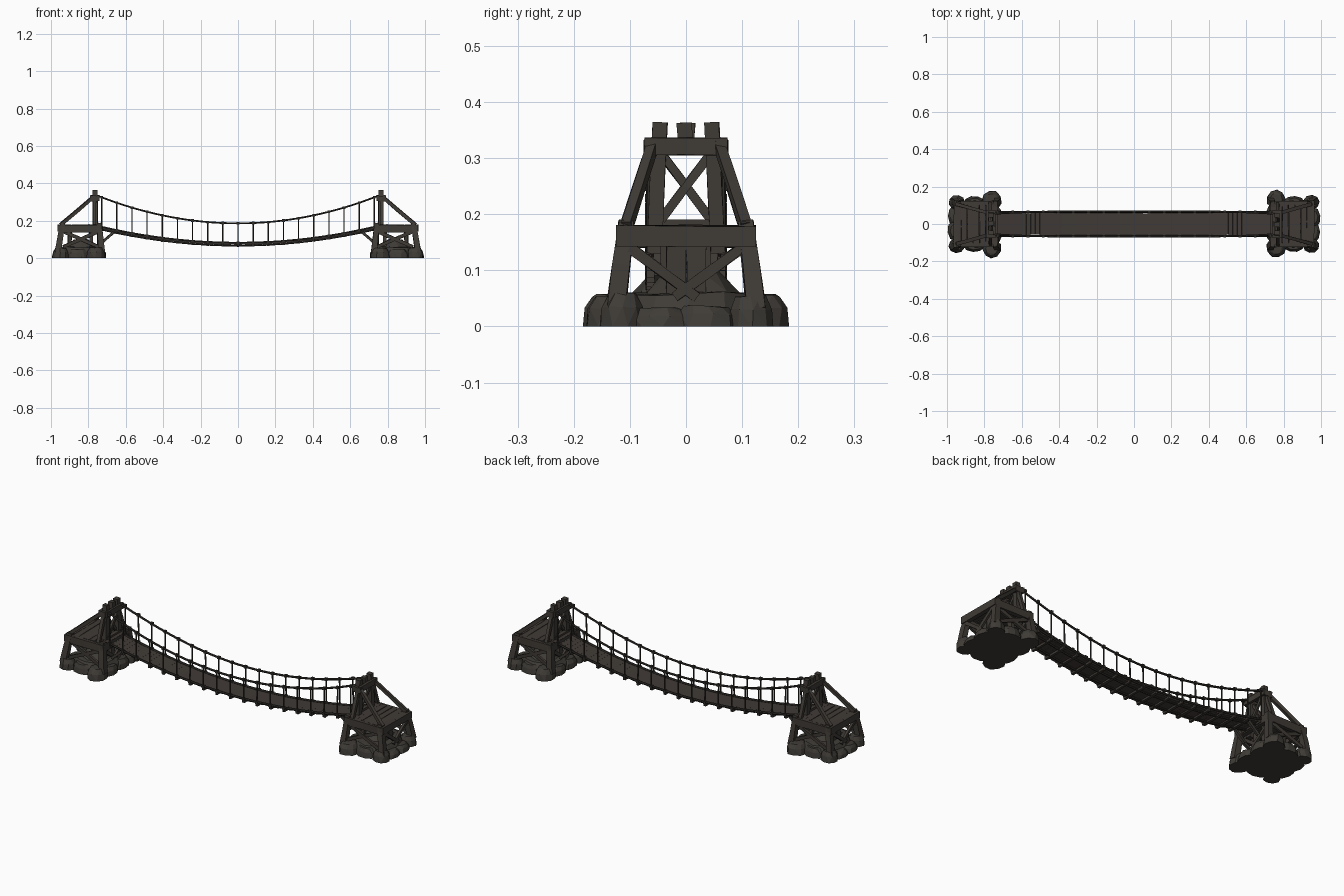
import bpy, bmesh, math, random
from mathutils import Vector, Matrix

if "Cube" in bpy.data.objects:
    bpy.data.objects.remove(bpy.data.objects["Cube"])

random.seed(4)

def mat(name, c):
    m = bpy.data.materials.new(name)
    m.diffuse_color = (*c, 1)
    m.use_nodes = True
    m.node_tree.nodes["Principled BSDF"].inputs["Base Color"].default_value = m.diffuse_color
    return m

WOOD = mat("dark wood", (0.050, 0.043, 0.036))
PLANK = mat("plank brown", (0.052, 0.043, 0.037))
STONE = mat("dark stone", (0.050, 0.045, 0.038))
ROPE = mat("dark rope", (0.030, 0.027, 0.023))

def finish(bm, name, m, both=False):
    """Make an object; with both=True add the copy turned 180 degrees at the other bank."""
    bmesh.ops.recalc_face_normals(bm, faces=bm.faces)
    me = bpy.data.meshes.new(name)
    bm.to_mesh(me)
    bm.free()
    me.materials.append(m)
    for i in range(2 if both else 1):
        ob = bpy.data.objects.new(name + ("_left" if i else "_right" if both else ""), me)
        ob.rotation_euler.z = math.pi * i
        bpy.context.collection.objects.link(ob)

def beam(bm, p, q, w, h, taper=1.0, jit=0.0015):
    """Hewn timber from p to q, w wide and h deep, slightly irregular."""
    p, q = Vector(p), Vector(q)
    d = (q - p).normalized()
    side = d.cross(Vector((0, 0, 1)))
    if side.length < 0.2:
        side = Vector((0, 1, 0))
    side = (side - d * side.dot(d)).normalized()
    up = side.cross(d)
    rings = []
    for t in (0, 0.5, 1):
        k = 1 + (taper - 1) * t
        c = p.lerp(q, t)
        rings.append([bm.verts.new(c + side * (a * w * k / 2 + random.uniform(-jit, jit))
                      + up * (b * h * k / 2 + random.uniform(-jit, jit)))
                      for a, b in ((-1, -1), (1, -1), (1, 1), (-1, 1))])
    for r, s in zip(rings, rings[1:]):
        for i in range(4):
            bm.faces.new((r[i], r[(i + 1) % 4], s[(i + 1) % 4], s[i]))
    bm.faces.new(rings[0])
    bm.faces.new(rings[-1])

def rock(bm, x, y, rx, ry, h, n=9, top=0.68):
    """Faceted boulder: hull of three jittered rings standing on the ground."""
    vs = []
    for z, s in ((0, 1), (h * 0.6, 0.93), (h, top)):
        off = random.uniform(0, 0.5)
        for i in range(n):
            a = (i + off) * math.tau / n
            k = s * random.uniform(0.92, 1.0)
            zz = z * random.uniform(0.88, 1.0)
            vs.append(bm.verts.new((x + rx * k * math.cos(a), y + ry * k * math.sin(a), zz)))
    r = bmesh.ops.convex_hull(bm, input=vs)
    bmesh.ops.delete(bm, geom=list({v for v in r["geom_interior"] if isinstance(v, bmesh.types.BMVert)}),
                     context='VERTS')

def pipe(bm, pts, r, n=6):
    rings = []
    for i, p in enumerate(pts):
        d = (pts[min(i + 1, len(pts) - 1)] - pts[max(i - 1, 0)]).normalized()
        u = d.orthogonal().normalized() if abs(d.y) > 0.5 else Vector((0, 1, 0))
        u = (u - d * u.dot(d)).normalized()
        v = d.cross(u)
        rings.append([bm.verts.new(p + r * (u * math.cos(a) + v * math.sin(a)))
                      for a in [j * math.tau / n for j in range(n)]])
    for a, b in zip(rings, rings[1:]):
        for j in range(n):
            bm.faces.new((a[j], a[(j + 1) % n], b[(j + 1) % n], b[j]))
    bm.faces.new(rings[0])
    bm.faces.new(rings[-1])

# Stone footing: central mound plus boulders round the edge
bm = bmesh.new()
rock(bm, 0.845, 0, 0.13, 0.15, 0.062, 12, 0.85)
rock(bm, 0.84, 0.01, 0.09, 0.10, 0.105, 9, 0.5)
for x, y, rx, ry, h in ((0.760, 0.13, 0.052, 0.056, 0.058), (0.760, -0.125, 0.055, 0.058, 0.056),
                        (0.948, 0.115, 0.045, 0.042, 0.055), (0.948, -0.115, 0.045, 0.042, 0.06),
                        (0.855, 0.115, 0.06, 0.035, 0.05), (0.855, -0.115, 0.06, 0.035, 0.05),
                        (0.95, 0.035, 0.05, 0.06, 0.038), (0.95, -0.045, 0.048, 0.06, 0.034),
                        (0.745, 0.05, 0.042, 0.06, 0.045), (0.745, -0.045, 0.042, 0.06, 0.05)):
    rock(bm, x, y, rx, ry, h)
finish(bm, "stone_footing", STONE, True)

# Platform: legs, rim beams, floor planks and crossed braces
bm = bmesh.new()
for s in (-1, 1):
    for x0, x1 in ((0.728, 0.742), (0.963, 0.938)):
        beam(bm, (x0, s * 0.125, 0.03), (x1, s * 0.106, 0.187), 0.034, 0.032, 0.8)
    beam(bm, (0.73, s * 0.112, 0.158), (0.955, s * 0.112, 0.158), 0.022, 0.040)
    beam(bm, (0.745, s * 0.118, 0.06), (0.93, s * 0.108, 0.14), 0.012, 0.018)
    beam(bm, (0.935, s * 0.121, 0.06), (0.75, s * 0.110, 0.14), 0.012, 0.018)
    for x in (0.738, 0.945):
        beam(bm, (x + 0.008, s * 0.10, 0.14), (x + 0.008, -s * 0.02, 0.052), 0.012, 0.018)
    beam(bm, (0.90, s * 0.018, 0.05), (0.90, s * 0.018, 0.15), 0.034, 0.02)
    beam(bm, (0.785, s * 0.03, 0.05), (0.785, s * 0.03, 0.15), 0.03, 0.02)
    # Knee struts below the bridge end
    beam(bm, (0.725, s * 0.05, 0.085), (0.665, s * 0.05, 0.138), 0.014, 0.014)
for x in (0.738, 0.952):
    beam(bm, (x, -0.125, 0.16), (x, 0.125, 0.16), 0.022, 0.038)
finish(bm, "platform_frame", WOOD, True)

bm = bmesh.new()
for i in range(7):
    x = 0.745 + i * 0.0325
    w = 0.108 + random.uniform(-0.004, 0.004)
    beam(bm, (x, -w, 0.172), (x, w, 0.172 + random.uniform(-0.002, 0.002)), 0.031, 0.014)
finish(bm, "platform_floor", PLANK, True)

# Gate tower: posts, cap beam, crossed brace and raking props
bm = bmesh.new()
for s in (-1, 1):
    beam(bm, (0.765, s * 0.057, 0.13), (0.765, s * 0.046, 0.364), 0.026, 0.028, 0.95)
    beam(bm, (0.768, s * 0.108, 0.178), (0.768, s * 0.060, 0.315), 0.018, 0.018)
    beam(bm, (0.948, s * 0.106, 0.178), (0.772, s * 0.058, 0.327), 0.018, 0.018)
    beam(bm, (0.762 + s * 0.007, -s * 0.045, 0.19), (0.762 + s * 0.007, s * 0.042, 0.305), 0.011, 0.015)
    # Binding blocks where props meet the cap
    beam(bm, (0.75, s * 0.064, 0.318), (0.792, s * 0.064, 0.318), 0.020, 0.030)
beam(bm, (0.765, -0.002, 0.305), (0.765, -0.003, 0.363), 0.026, 0.026)
for x in (0.748, 0.783):
    beam(bm, (x, -0.074, 0.321), (x, 0.074, 0.321), 0.014, 0.030)
beam(bm, (0.758, -0.06, 0.182), (0.758, 0.06, 0.182), 0.02, 0.018)
finish(bm, "gate_tower", WOOD, True)

# Hanging walkway
def deck(x):
    return 0.081 + 0.160 * x * x

def rail(x):
    return 0.186 + 0.262 * x * x

bm = bmesh.new()
N = 62
for i in range(N):
    x = -0.745 + 1.49 * (i + 0.5) / N
    dx = 0.0118
    slope = 0.32 * x
    bmesh.ops.create_cube(bm, size=1, matrix=Matrix.Translation((x, random.uniform(-0.002, 0.002), deck(x) - 0.005))
        @ Matrix.Rotation(-math.atan(slope), 4, 'Y')
        @ Matrix.Diagonal((dx * 2.04, 0.122 + random.uniform(-0.006, 0.004), 0.009, 1)))
finish(bm, "walkway_planks", PLANK)

# Bearers under the planks
bm = bmesh.new()
for i in range(19):
    x = (i - 9) * 0.081
    beam(bm, (x, -0.070, deck(x) - 0.013), (x, 0.070, deck(x) - 0.013), 0.014, 0.012)
finish(bm, "walkway_bearers", WOOD)

# Ropes: handrails, deck side ropes and hangers
xs = [-0.755 + 1.51 * i / 40 for i in range(41)]
bm = bmesh.new()
for s in (-1, 1):
    pipe(bm, [Vector((x, s * (0.066 - 0.012 * abs(x / 0.755) ** 6), rail(x))) for x in xs], 0.0055)
    pipe(bm, [Vector((x, s * 0.064, deck(x) + 0.001)) for x in xs], 0.006)
    pipe(bm, [Vector((x, s * 0.035, deck(x) - 0.014)) for x in xs], 0.005)
    for i in range(19):
        x = (i - 9) * 0.081
        pipe(bm, [Vector((x, s * 0.068, deck(x) - 0.016)), Vector((x, s * 0.066, rail(x) + 0.005))], 0.0038)
        # Knots at rail and deck
        for z in (rail(x), deck(x)):
            bmesh.ops.create_cube(bm, size=1, matrix=Matrix.Translation((x, s * 0.066, z))
                                  @ Matrix.Diagonal((0.014, 0.014, 0.014, 1)))
finish(bm, "ropes", ROPE)
